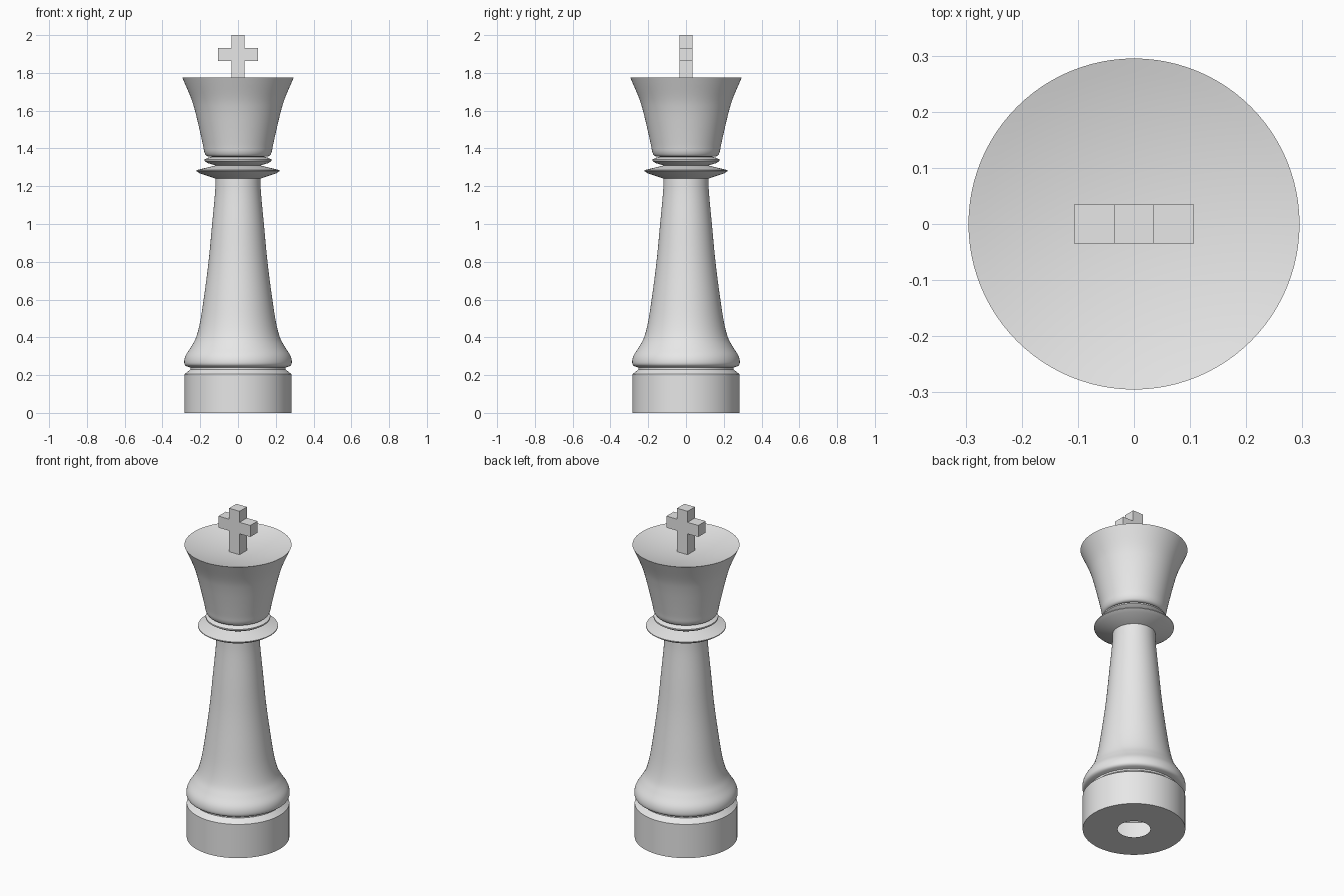
import bpy
import bmesh
import math
from mathutils import Matrix, Vector

cube = bpy.data.objects.get("Cube")
if cube:
    bpy.data.objects.remove(cube, do_unlink=True)

GREY = (0.8, 0.8, 0.8, 1.0)
mat = bpy.data.materials.new("pale_grey")
mat.use_nodes = True
mat.diffuse_color = GREY
mat.node_tree.nodes["Principled BSDF"].inputs["Base Color"].default_value = GREY


def make_object(name, bm):
    mesh = bpy.data.meshes.new(name)
    bm.to_mesh(mesh)
    bm.free()
    mesh.materials.append(mat)
    obj = bpy.data.objects.new(name, mesh)
    bpy.context.collection.objects.link(obj)
    return obj


def smooth_path(points, steps=5):
    """Pass a smooth curve through (radius, height) points."""
    p = [Vector(q) for q in points]
    p = [2 * p[0] - p[1]] + p + [2 * p[-1] - p[-2]]
    out = []
    for a, b, c, d in zip(p, p[1:], p[2:], p[3:]):
        for i in range(steps):
            t = i / steps
            out.append(0.5 * (2 * b + (c - a) * t + (2 * a - 5 * b + 4 * c - d) * t ** 2
                              + (3 * b - a - 3 * c + d) * t ** 3))
    return [tuple(v) for v in out] + [points[-1]]


def lathe(name, profile, segments=96):
    bm = bmesh.new()
    verts = [bm.verts.new((r, 0, z)) for r, z in profile]
    edges = [bm.edges.new(pair) for pair in zip(verts, verts[1:])]
    bmesh.ops.spin(bm, geom=verts + edges, cent=(0, 0, 0), axis=(0, 0, 1),
                   angle=math.tau, steps=segments)
    bmesh.ops.remove_doubles(bm, verts=bm.verts, dist=0.0005)
    bmesh.ops.recalc_face_normals(bm, faces=bm.faces)
    obj = make_object(name, bm)
    bpy.ops.object.select_all(action='DESELECT')
    obj.select_set(True)
    bpy.context.view_layer.objects.active = obj
    bpy.ops.object.shade_smooth_by_angle(angle=math.radians(30))
    return obj


# Drum-shaped foot, hollow, with a round opening underneath
foot = [(0.09, 0), (0.283, 0), (0.283, 0.205), (0.252, 0.23), (0.252, 0.24)]
lathe("foot", foot)

# Rounded skirt flowing into the tapering column
column = smooth_path([(0.252, 0.24), (0.278, 0.25), (0.285, 0.27), (0.277, 0.304),
                      (0.248, 0.35), (0.222, 0.4), (0.201, 0.48), (0.182, 0.6),
                      (0.156, 0.8), (0.137, 1.0), (0.122, 1.16), (0.118, 1.24)])
lathe("column", column)

# Wide collar and the smaller ring above it
collar = [(0.118, 1.24), (0.2, 1.267), (0.22, 1.28), (0.22, 1.285), (0.2, 1.29), (0.118, 1.31)]
lathe("collar", collar)
ring = [(0.118, 1.31), (0.16, 1.322), (0.178, 1.334), (0.178, 1.342), (0.16, 1.35), (0.14, 1.356)]
lathe("neck_ring", ring)

# Flared head with a shallow dished top
flare = smooth_path([(0.14, 1.356), (0.165, 1.36), (0.178, 1.38), (0.186, 1.42),
                     (0.206, 1.51), (0.228, 1.6), (0.25, 1.67), (0.295, 1.775)])
dish = [(0.295 * k / 12, 1.735 + 0.04 * (k / 12) ** 2) for k in range(11, -1, -1)]
lathe("head", flare + dish)

# Square-section cross: a central block with four extruded arms
HALF = 0.035
MID = 1.898
bm = bmesh.new()
bmesh.ops.create_cube(bm, size=2 * HALF, matrix=Matrix.Translation((0, 0, MID)))
bm.faces.ensure_lookup_table()
for face in list(bm.faces):
    n = face.normal.copy()
    if abs(n.y) > 0.5:
        continue
    reach = 0.107 if abs(n.x) > 0.5 else (2.0 - MID if n.z > 0 else MID - 1.73)
    new = bmesh.ops.extrude_discrete_faces(bm, faces=[face])["faces"][0]
    bmesh.ops.translate(bm, verts=new.verts, vec=n * (reach - HALF))
make_object("top_cross", bm)
